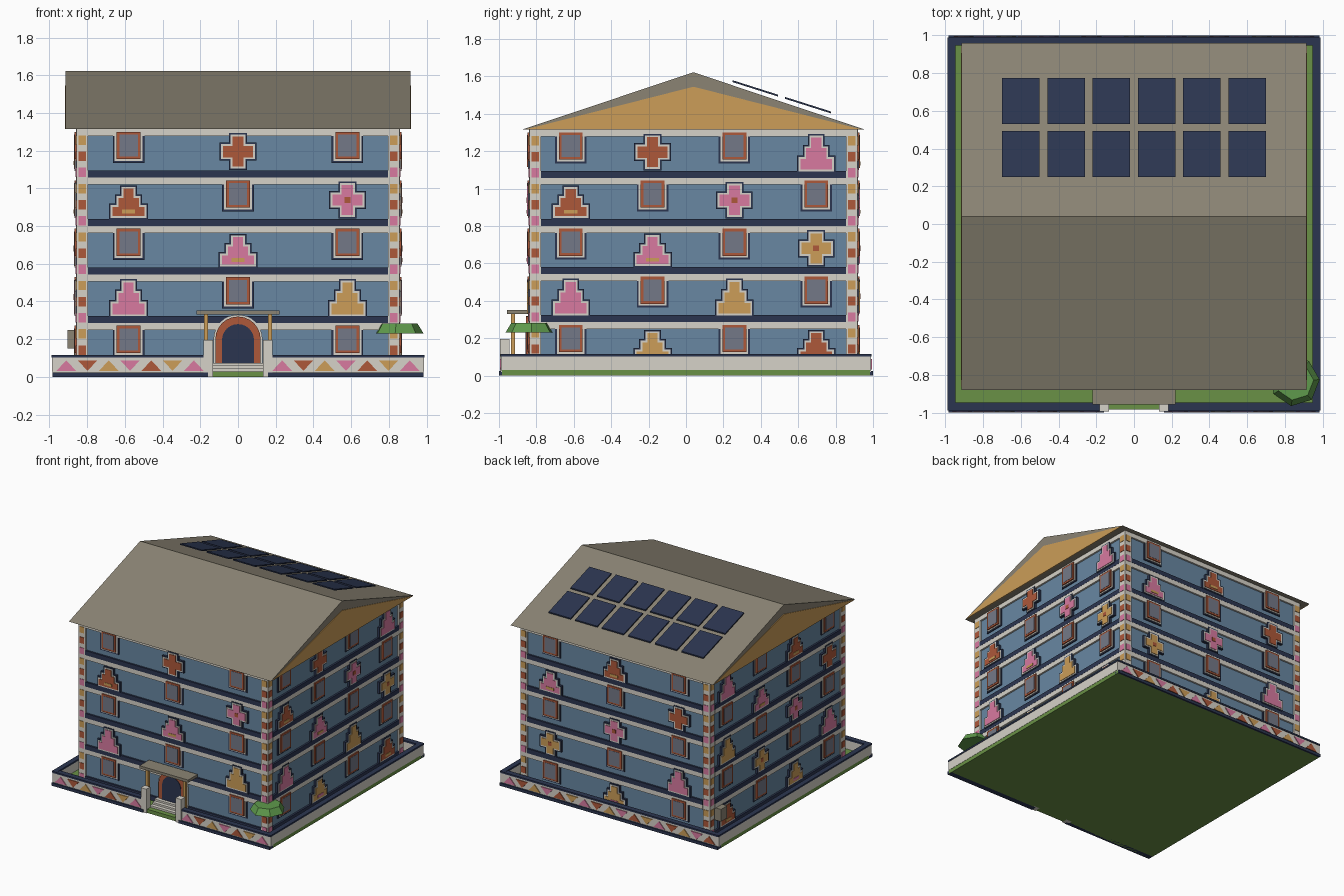
import bpy, bmesh, math
from mathutils import Vector, Matrix

if "Cube" in bpy.data.objects:
    bpy.data.objects.remove(bpy.data.objects["Cube"])


def srgb(h):
    c = [int(h[i:i + 2], 16) / 255 for i in (0, 2, 4)]
    return [x / 12.92 if x <= 0.04045 else ((x + 0.055) / 1.055) ** 2.4 for x in c] + [1]


COLOURS = dict(navy="2b3550", blue="6887a2", white="d6d2c8", orange="ae583a", pink="d87aa0",
               ochre="cc9d58", roof_grey="8b8474", lawn_green="6a9146", glass_grey="747987",
               leaf_green="5f9a4c")
MATS = {}
for n, h in COLOURS.items():
    MATS[n] = bpy.data.materials.new(n)
    MATS[n].diffuse_color = srgb(h)

# Wall frames: horizontal direction, outward normal, wall distance from the centre
CENTRE = Vector((0, 0.04, 0))
HX, HY = 0.845, 0.865
X, Y = Vector((1, 0, 0)), Vector((0, 1, 0))
SIDES = {"front": (X, -Y, HY), "right": (Y, X, HX), "back": (-X, Y, HY), "left": (-Y, -X, HX)}
PARTS = {}


def part(name, mat):
    return PARTS.setdefault((name, mat), bmesh.new())


def extrude(name, mat, pts, move):
    """Prism between two copies of an outline; move(point, end) gives positions."""
    bm = part(name, mat)
    a = [bm.verts.new(move(p, 0)) for p in pts]
    b = [bm.verts.new(move(p, 1)) for p in pts]
    bm.faces.new(a)
    bm.faces.new(b[::-1])
    for i in range(len(pts)):
        j = (i + 1) % len(pts)
        bm.faces.new((a[j], a[i], b[i], b[j]))


def plate(name, mat, side, pts, d0, d1):
    u, n, wall = SIDES[side]
    d = (wall + d0, wall + d1)
    extrude(name, mat, pts, lambda p, e: CENTRE + u * p[0] + n * d[e] + Vector((0, 0, p[1])))


def rect(u, z0, z1, half):
    return [(u - half, z0), (u + half, z0), (u + half, z1), (u - half, z1)]


def box(name, mat, x0, x1, y0, y1, z0, z1):
    extrude(name, mat, [(x0, y0), (x1, y0), (x1, y1), (x0, y1)],
            lambda p, e: Vector((p[0], p[1], (z0, z1)[e])))


def mirrored(u, z, half):
    return [(u + a, z + b) for a, b in half] + [(u - a, z + b) for a, b in reversed(half)]


def plus(u, z, g):
    a, w = 0.08 + g, 0.03 + g
    return mirrored(u, z + 0.137, [(w, -a), (w, -w), (a, -w), (a, w), (w, w), (w, a)])


def steps(u, z, g, z0, z1):
    h = (z1 - z0) / 3
    a, b, c = 0.085 + g, 0.054 + g, 0.027 + g
    return mirrored(u, z, [(a, z0 - g), (a, z0 + h + g), (b, z0 + h + g), (b, z0 + 2 * h + g),
                           (c, z0 + 2 * h + g), (c, z1 + g)])


# Wall contents, top floor first, left to right as seen from outside
# W window, + cross, a low stepped motif with stripe, A tall stepped motif
GRID = {
    "front": ["W O+ W", "Oa W P+", "W Pa W", "PA W YA", "W - W"],
    "right": ["W O+ W PA", "Oa W P+ W", "W Pa W Y+", "PA W YA W", "W Ya W Oa"],
    "back": ["W Oa W", "Pa W O+", "W P+ W", "Y+ W PA", "W Ya W"],
    "left": ["PA W Oa W", "W Pa W O+", "YA W P+ W", "W Y+ W PA", "Oa W Ya W"],
}
KEY = {"O": "orange", "P": "pink", "Y": "ochre"}
BASE, FLOOR, TOP = 0.03, 0.257, 1.315

# Lawn and main wall block
box("lawn", "lawn_green", -0.985, 0.985, -0.985, 0.985, 0, 0.03)
box("walls", "blue", -HX, HX, 0.04 - HY, 0.04 + HY, BASE, TOP)

for side, rows in GRID.items():
    span = (HY if side in ("left", "right") else HX) - 0.05
    for r, row in enumerate(rows):
        z = BASE + FLOOR * (4 - r)
        # Floor bands
        plate("floor_bands", "navy", side, rect(0, z, z + 0.037, span), -0.01, 0.015)
        plate("lintel_bands", "white", side, rect(0, z + 0.22, z + FLOOR, span), -0.01, 0.014)
        cells = row.split()
        for i, c in enumerate(cells):
            u = (i - 1) * 0.58 if len(cells) == 3 else (i - 1.5) * 0.4375
            if c == "W":
                for nm, mat, z0, z1, hw, d in (
                        ("window_shadow_trim", "navy", 0.077, 0.222, 0.084, 0.008),
                        ("window_surround", "white", 0.087, 0.23, 0.074, 0.012),
                        ("window_frames", "orange", 0.097, 0.242, 0.064, 0.022),
                        ("window_glass", "glass_grey", 0.111, 0.228, 0.049, 0.024)):
                    plate(nm, mat, side, rect(u, z + z0, z + z1, hw), 0, d)
            elif c != "-":
                col = KEY[c[0]]
                z0, z1 = (0.045, 0.215) if c[1] == "A" else (0.052, 0.197)
                for nm, mat, g, d in (("motif_outline", "navy", 0.018, 0.018),
                                      ("motif_border", "white", 0.01, 0.021),
                                      ("motif_" + col, col, 0, 0.025)):
                    pts = plus(u, z, g) if c[1] == "+" else steps(u, z, g, z0, z1)
                    plate(nm, mat, side, pts, 0, d)
                if c[1] == "a":
                    mat = "pink" if col == "ochre" else "ochre"
                    plate("motif_stripes", mat, side, rect(u, z + 0.066, z + 0.086, 0.035), 0.02, 0.028)
                elif c[1] == "+" and col != "orange":
                    plate("motif_centres", "orange", side, rect(u, z + 0.122, z + 0.152, 0.016), 0.02, 0.028)
    # Coloured tiles on the corner pillars
    for s in (-1, 1):
        for k in range(15):
            zc = 1.256 - k * FLOOR / 3
            plate("pillar_tiles", ("ochre", "orange", "pink")[k % 3], side,
                  rect(s * (span + 0.031), zc - 0.025, zc + 0.025, 0.021), 0.01, 0.016)

# Corner pillars
for sx in (-1, 1):
    for sy in (-1, 1):
        xs = sorted((sx * (HX - 0.05), sx * (HX + 0.012)))
        ys = sorted((0.04 + sy * (HY - 0.05), 0.04 + sy * (HY + 0.012)))
        box("corner_pillars", "white", *xs, *ys, BASE, TOP)


# Roof prism with gable plates
def gable(name, mat, x0, x1, ya, yb, apex):
    extrude(name, mat, [(ya, TOP), (yb, TOP), (0.04, apex)],
            lambda p, e: Vector(((x0, x1)[e], p[0], p[1])))


gable("roof", "roof_grey", -0.914, 0.914, -0.88, 0.96, 1.622)
for s in (-1, 1):
    gable("gable_panels", "ochre", s * 0.91, s * 0.918, -0.865, 0.945, 1.545)

# Solar panels parallel to the back slope
for i in range(6):
    for y0 in (0.248, 0.53):
        x0 = -0.70 + 0.24 * i
        top = [(y, 1.58 - 0.318 * (y - 0.248)) for y in (y0, y0 + 0.245)]
        extrude("solar_panels", "navy", top + [(y, z - 0.01) for y, z in reversed(top)],
                lambda p, e: Vector((x0 + 0.2 * e, p[0], p[1])))

# Garden walls: plain sides, patterned front and back
for s in (-1, 1):
    xs = sorted((s * 0.95, s * 0.987))
    box("side_garden_walls", "white", *xs, -0.985, 0.985, 0.03, 0.105)
    xs = sorted((s * 0.948, s * 0.99))
    box("garden_wall_caps", "navy", *xs, -0.99, 0.99, 0.103, 0.116)


def patterned_wall(side, ua, ub, count):
    _, n, wall = SIDES[side]
    y = 0.985 + 0.04 * n.y * -1 - wall  # offset of the wall face in this frame
    mid, half = (ua + ub) / 2, (ub - ua) / 2
    plate("patterned_garden_walls", "white", side, rect(mid, 0.02, 0.105, half), y - 0.035, y + 0.003)
    plate("garden_wall_plinths", "navy", side, rect(mid, 0, 0.024, half), y - 0.03, y + 0.015)
    plate("garden_wall_caps", "navy", side, rect(mid, 0.102, 0.115, half), y - 0.037, y + 0.008)
    for k in range(count):
        u = mid + (k - (count - 1) / 2) * 0.1128
        a, b = (0.032, 0.088) if k % 2 == 0 else (0.088, 0.032)
        plate("triangle_tiles", ("pink", "orange", "ochre")[k % 3], side,
              [(u - 0.052, a), (u + 0.052, a), (u, b)], y, y + 0.009)


patterned_wall("front", -0.985, -0.16, 7)
patterned_wall("front", 0.16, 0.985, 7)
patterned_wall("back", -0.985, 0.985, 17)


# Arched doorway
def arch(r, spring, bottom):
    return [(-r, bottom), (r, bottom)] + [
        (r * math.cos(t * math.pi / 12), spring + r * math.sin(t * math.pi / 12)) for t in range(13)]


plate("door_border", "white", "front", arch(0.13, 0.2, 0.03), 0, 0.02)
plate("door_arch", "orange", "front", arch(0.12, 0.2, 0.03), 0, 0.03)
plate("door", "navy", "front", arch(0.085, 0.195, 0.03), 0, 0.034)

# Entrance steps, gate pillars, porch posts and canopy
for k in range(3):
    box("entrance_steps", "white", -0.135, 0.135, -0.945 + 0.03 * k, -0.83, 0.03, 0.045 + 0.015 * k)
for s in (-1, 1):
    xs = sorted((s * 0.132, s * 0.183))
    box("gate_pillars", "white", *xs, -0.995, -0.945, 0, 0.197)
    xs = sorted((s * 0.158, s * 0.18))
    box("porch_posts", "ochre", *xs, -0.936, -0.914, 0.03, 0.332)
box("porch_canopy", "roof_grey", -0.22, 0.22, -0.958, -0.835, 0.33, 0.352)

# Service box on the left wall
box("service_box", "roof_grey", -0.905, -0.84, 0.76, 0.84, 0.15, 0.25)

# Faceted foliage around the front right corner
bmesh.ops.create_cone(part("corner_foliage", "leaf_green"), cap_ends=True, segments=7, radius1=0.132,
                      radius2=0.1, depth=0.052,
                      matrix=Matrix.Translation((0.853, -0.835, 0.256)) @ Matrix.Rotation(0.3, 4, "Z"))

# Write every part out as an object
for (name, mat), bm in PARTS.items():
    bmesh.ops.recalc_face_normals(bm, faces=bm.faces[:])
    me = bpy.data.meshes.new(name)
    bm.to_mesh(me)
    bm.free()
    me.materials.append(MATS[mat])
    bpy.context.collection.objects.link(bpy.data.objects.new(name, me))

for m in bpy.data.materials:
    if m.users and not m.is_grease_pencil:
        m.use_nodes = True
        m.node_tree.nodes["Principled BSDF"].inputs["Base Color"].default_value = m.diffuse_color
